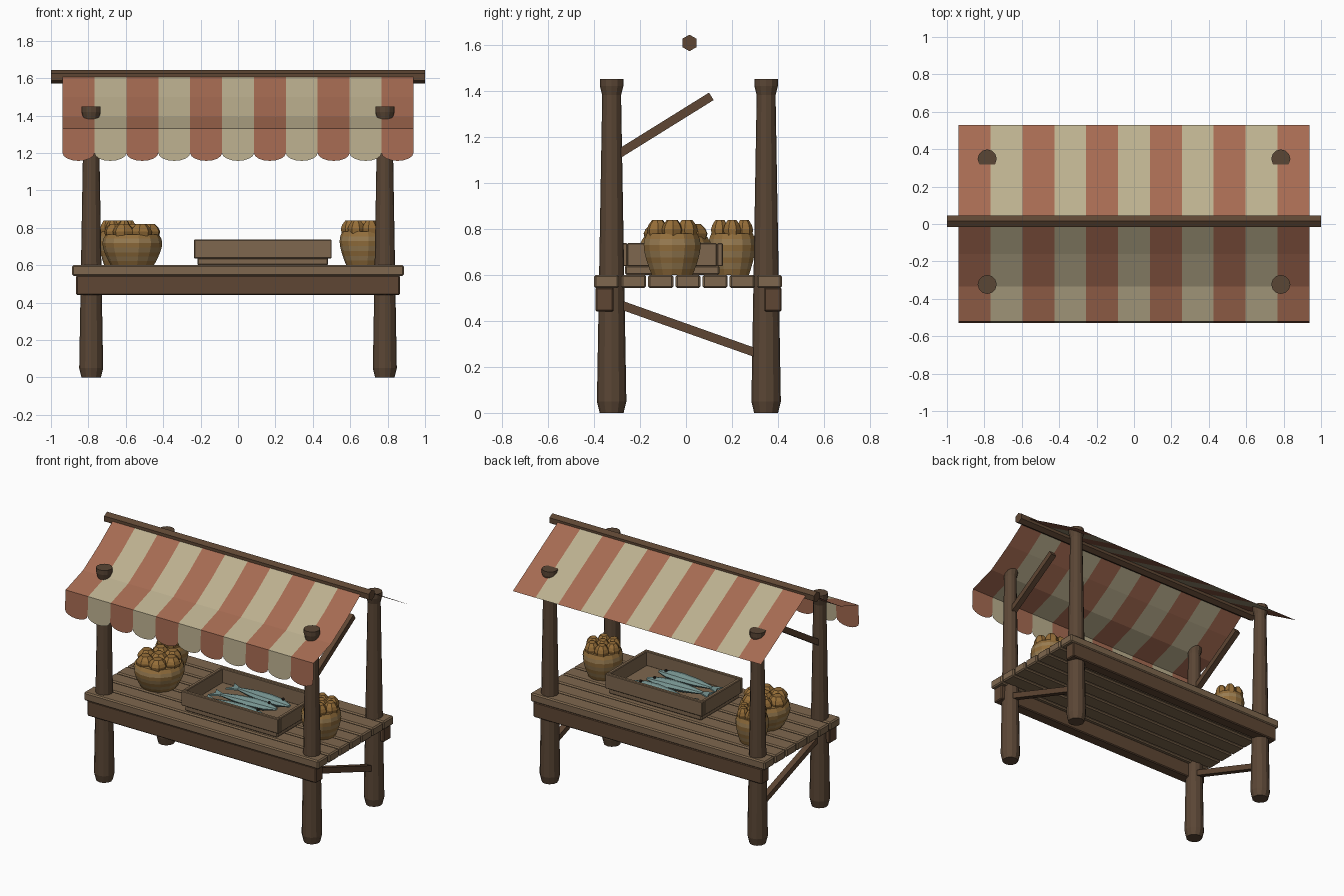
import bpy, bmesh, math, random
from mathutils import Vector, Matrix

random.seed(4)
if "Cube" in bpy.data.objects:
    bpy.data.objects.remove(bpy.data.objects["Cube"], do_unlink=True)


def material(name, *rgb):
    lin = [((c / 255 + 0.055) / 1.055) ** 2.4 for c in rgb] + [1]
    m = bpy.data.materials.new(name)
    m.use_nodes = True
    m.diffuse_color = lin
    m.node_tree.nodes["Principled BSDF"].inputs["Base Color"].default_value = lin
    return m


DARK = material("dark wood", 90, 70, 53)
BEAM = material("beam wood", 94, 70, 51)
PLANK = material("plank wood", 126, 103, 78)
RED = material("faded red cloth", 166, 107, 82)
CREAM = material("cream cloth", 188, 176, 143)
WICKER = material("wicker", 146, 110, 60)
BAND = material("pale wicker", 152, 124, 82)
BREAD = material("loaf crust", 150, 110, 56)
FISH = material("fish skin", 122, 152, 149)
EYE = material("fish eye", 50, 40, 34)


def finish(name, bm, *mats):
    bmesh.ops.recalc_face_normals(bm, faces=bm.faces)
    mesh = bpy.data.meshes.new(name)
    bm.to_mesh(mesh)
    bm.free()
    for m in mats:
        mesh.materials.append(m)
    ob = bpy.data.objects.new(name, mesh)
    bpy.context.collection.objects.link(ob)
    return ob


def box(name, mat, x, y, z, tilt=0, bevel=0.006):
    """Box from (min, max) ranges, tilted about x around its centre."""
    bm = bmesh.new()
    bmesh.ops.create_cube(bm, size=1)
    size = Vector([r[1] - r[0] for r in (x, y, z)])
    bmesh.ops.scale(bm, vec=size, verts=bm.verts)
    ob = finish(name, bm, mat)
    ob.location = [(r[0] + r[1]) / 2 for r in (x, y, z)]
    ob.rotation_euler.x = tilt
    if bevel:
        mod = ob.modifiers.new("worn edges", "BEVEL")
        mod.width = bevel
        mod.segments = 1
    return ob


def loft(bm, stations, sides, flat=1.0):
    """Closed tube along z from (radius, z) stations."""
    rings = []
    for r, z in stations:
        angles = [2 * math.pi * i / sides for i in range(sides)]
        rings.append([bm.verts.new((r * math.cos(a), r * flat * math.sin(a), z)) for a in angles])
    for k, (low, high) in enumerate(zip(rings, rings[1:])):
        for i in range(sides):
            j = (i + 1) % sides
            bm.faces.new((low[i], low[j], high[j], high[i])).material_index = k % 2
    bm.faces.new(rings[0][::-1])
    bm.faces.new(rings[-1])


# Posts and braces
for sx, side in ((-1, "right"), (1, "left")):
    x = 0.785 * sx
    for y, end in ((-0.323, "front"), (0.348, "back")):
        bm = bmesh.new()
        loft(bm, [(0.052, 0), (0.064, 0.05), (0.041, 1.38), (0.051, 1.42), (0.051, 1.45)], 12)
        for f in bm.faces:
            f.material_index = 0
        finish(f"{end}_{side}_post", bm, DARK).location = (x, y, 0)
    for name, a, b in (("upper", (-0.3, 1.12), (0.11, 1.375)), ("lower", (-0.3, 0.475), (0.32, 0.255))):
        dy, dz = b[0] - a[0], b[1] - a[1]
        cy, cz, half = (a[0] + b[0]) / 2, (a[1] + b[1]) / 2, math.hypot(dy, dz) / 2
        box(f"{name}_{side}_brace", BEAM, (x - 0.02, x + 0.02), (cy - half, cy + half),
            (cz - 0.019, cz + 0.019), math.atan2(dz, dy), 0)

# Table top and aprons
for i in range(7):
    y = -0.4 + 0.118 * i
    box(f"table_plank_{i + 1}", PLANK, (-0.887, 0.887), (y, y + 0.109), (0.542, 0.6), 0, 0.008)
box("front_apron", BEAM, (-0.865, 0.865), (-0.393, -0.315), (0.44, 0.545))
box("back_apron", BEAM, (-0.865, 0.865), (0.34, 0.415), (0.44, 0.545))

# Ridge pole
bm = bmesh.new()
loft(bm, [(0.036, -1), (0.036, 1)], 6)
for f in bm.faces:
    f.material_index = 0
pole = finish("ridge_pole", bm, BEAM)
pole.rotation_euler = (0, math.pi / 2, 0)
pole.location = (0, 0.015, 1.607)

# Striped awning with a scalloped valance
profile = [(0.53, 1.325), (0.015, 1.628), (-0.16, 1.5), (-0.333, 1.392), (-0.522, 1.33)]
bm = bmesh.new()
width = 1.876 / 11
for s in range(11):
    x0 = -0.938 + s * width
    x1 = x0 + width
    for (ya, za), (yb, zb) in zip(profile, profile[1:]):
        corners = [(x0, ya, za), (x0, yb, zb), (x1, yb, zb), (x1, ya, za)]
        bm.faces.new([bm.verts.new(c) for c in corners]).material_index = s % 2
    edge = [(x0, -0.522, 1.33)]
    for k in range(9):
        a = math.pi * k / 8
        edge.append((x0 + width * (1 - math.cos(a)) / 2, -0.528, 1.2 - 0.042 * math.sin(a)))
    edge.append((x1, -0.522, 1.33))
    bm.faces.new([bm.verts.new(c) for c in edge]).material_index = s % 2
bmesh.ops.remove_doubles(bm, verts=bm.verts, dist=0.0005)
finish("striped_awning", bm, RED, CREAM)

# Fish crate
X0, X1, Y0, Y1, T = -0.235, 0.5, -0.28, 0.16, 0.025
box("crate_base", PLANK, (X0 + 0.018, X1 - 0.018), (Y0 + 0.015, Y1 - 0.015), (0.6, 0.64))
for name, xr, yr in (("front", (X0, X1), (Y0, Y0 + T)), ("back", (X0, X1), (Y1 - T, Y1)),
                     ("right", (X0, X0 + T), (Y0 + T, Y1 - T)), ("left", (X1 - T, X1), (Y0 + T, Y1 - T))):
    box(f"crate_{name}_wall", PLANK, xr, yr, (0.637, 0.737), 0, 0.004)

# Fish with flat forked tails, heads towards +x
for n, (x, y, turn) in enumerate(((0.14, 0.05, -0.06), (0.1, -0.06, 0.05), (0.1, -0.17, -0.03))):
    bm = bmesh.new()
    loft(bm, [(0.014, -0.18), (0.038, -0.06), (0.047, 0.06), (0.04, 0.15), (0.014, 0.225)], 8, 0.6)
    for f in bm.faces:
        f.material_index = 0
    bmesh.ops.rotate(bm, matrix=Matrix.Rotation(math.pi / 2, 3, "Y"), verts=bm.verts)
    bmesh.ops.rotate(bm, matrix=Matrix.Rotation(math.pi / 2, 3, "X"), verts=bm.verts)
    tail = [(-0.17, 0.012), (-0.245, 0.045), (-0.22, 0), (-0.245, -0.045), (-0.17, -0.012)]
    fin = bm.faces.new([bm.verts.new((u, v, 0.004)) for u, v in tail])
    out = bmesh.ops.extrude_face_region(bm, geom=[fin])
    low = [v for v in out["geom"] if isinstance(v, bmesh.types.BMVert)]
    bmesh.ops.translate(bm, vec=(0, 0, -0.01), verts=low)
    old = set(bm.faces)
    bmesh.ops.create_icosphere(bm, subdivisions=1, radius=0.011,
                               matrix=Matrix.Translation((0.165, 0.012, 0.026)))
    for f in bm.faces:
        if f not in old:
            f.material_index = 1
    ob = finish(f"fish_{n + 1}", bm, FISH, EYE)
    ob.location = (x, y, 0.672)
    ob.rotation_euler.z = turn


# Baskets of loaves
def basket(name, x, y, r, body, top):
    bm = bmesh.new()
    shape = [(0.72, 0), (0.8, 0.14), (0.87, 0.28), (0.93, 0.42), (0.98, 0.57), (1, 0.72), (0.97, 0.86), (0.88, 1)]
    loft(bm, [(r * a, body * b) for a, b in shape], 14)
    finish(name, bm, WICKER, BAND).location = (x, y, 0.6)
    bm = bmesh.new()
    spots = [(0, 0)] + [(0.58 * r, math.pi * i / 3) for i in range(6)]
    for dist, a in spots:
        size = 0.37 * r
        high = top - body
        place = Matrix.Translation((dist * math.cos(a), dist * math.sin(a), body - 0.01))
        place = place @ Matrix.Rotation(random.uniform(0, 3), 4, "Z")
        lump = bmesh.new()
        loft(lump, [(size * 0.9, 0), (size, high * 0.45), (size * 0.85, high * 0.8), (size * 0.5, high + 0.01)], 7)
        for f in lump.faces:
            f.material_index = 0
        lump.transform(place)
        part = bpy.data.meshes.new("lump")
        lump.to_mesh(part)
        lump.free()
        bm.from_mesh(part)
        bpy.data.meshes.remove(part)
    finish(name + "_loaves", bm, BREAD).location = (x, y, 0.6)


basket("large_basket", -0.565, -0.045, 0.16, 0.165, 0.22)
basket("back_basket", -0.64, 0.2, 0.105, 0.18, 0.238)
basket("left_basket", 0.67, -0.06, 0.127, 0.18, 0.238)
